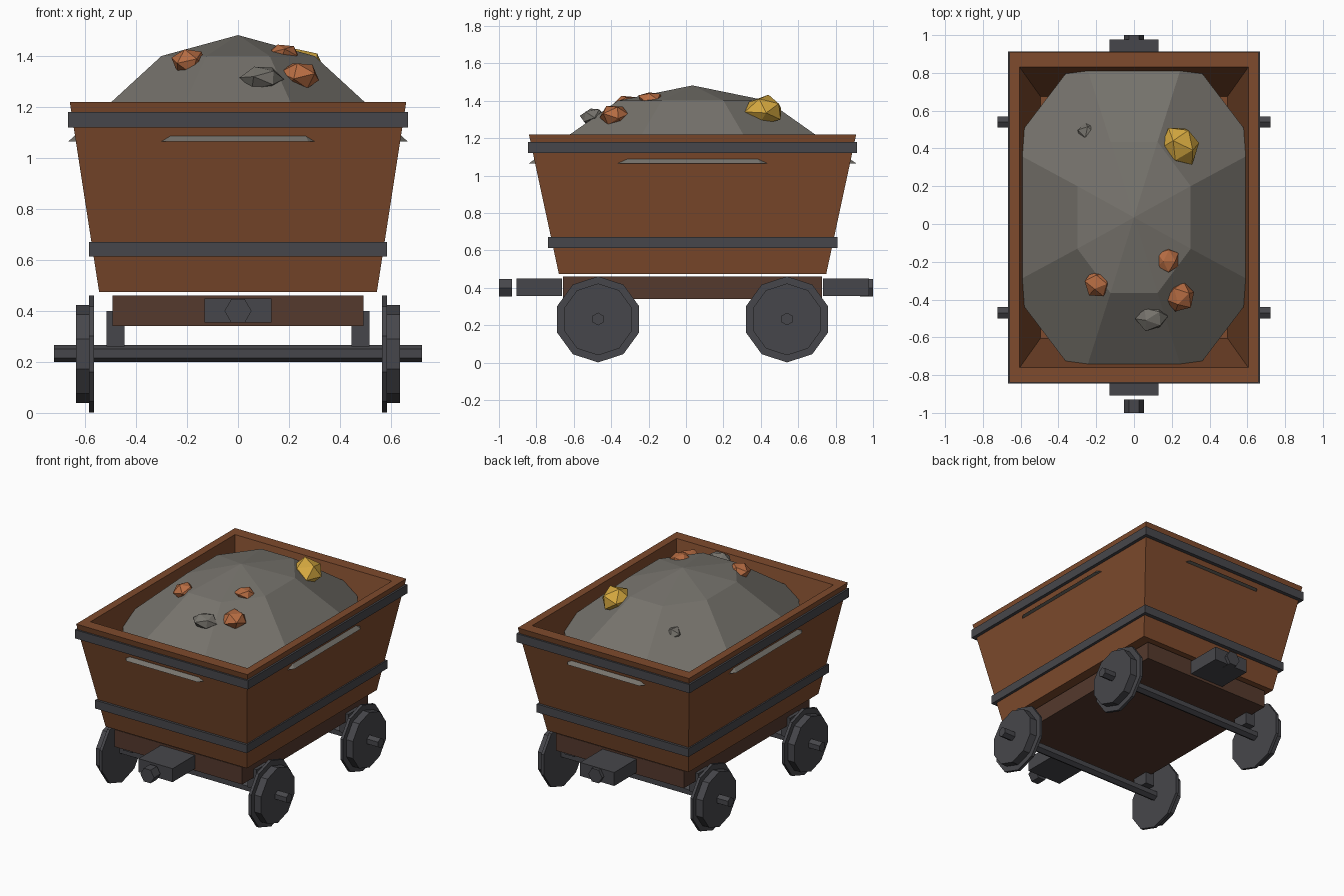
import bpy, bmesh, math, random
from mathutils import Vector, Euler

old = bpy.data.objects.get("Cube")
if old:
    bpy.data.objects.remove(old, do_unlink=True)

random.seed(4)
MID = 0.035  # middle of the tub along y


def material(name, rgb):
    m = bpy.data.materials.new(name)
    m.use_nodes = True
    m.diffuse_color = (*rgb, 1)
    bsdf = next(n for n in m.node_tree.nodes if n.type == 'BSDF_PRINCIPLED')
    bsdf.inputs["Base Color"].default_value = (*rgb, 1)
    bsdf.inputs["Roughness"].default_value = 0.8
    return m


rust = material("rust brown", (0.21, 0.07, 0.026))
timber = material("dark timber", (0.09, 0.041, 0.026))
iron = material("dark iron", (0.062, 0.062, 0.07))
gravel = material("grey gravel", (0.18, 0.17, 0.15))
copper = material("copper ore", (0.47, 0.15, 0.055))
gold = material("gold ore", (0.66, 0.39, 0.05))


def add_object(name, bm, mat):
    bmesh.ops.recalc_face_normals(bm, faces=bm.faces)
    mesh = bpy.data.meshes.new(name)
    bm.to_mesh(mesh)
    bm.free()
    mesh.materials.append(mat)
    ob = bpy.data.objects.new(name, mesh)
    bpy.context.collection.objects.link(ob)
    return ob


def loft(name, rings, mat, closed=False):
    """Skin a row of equal point rings; cap the ends or join last to first."""
    bm = bmesh.new()
    loops = [[bm.verts.new(p) for p in ring] for ring in rings]
    pairs = list(zip(loops, loops[1:]))
    if closed:
        pairs.append((loops[-1], loops[0]))
    else:
        bm.faces.new(loops[0])
        bm.faces.new(loops[-1])
    for a, b in pairs:
        for i in range(len(a)):
            j = (i + 1) % len(a)
            bm.faces.new((a[i], a[j], b[j], b[i]))
    return add_object(name, bm, mat)


def rect(hx, hy, z):
    return [(sx * hx, MID + sy * hy, z)
            for sx, sy in ((-1, -1), (1, -1), (1, 1), (-1, 1))]


def box(name, centre, size, mat):
    bm = bmesh.new()
    bmesh.ops.create_cube(bm, size=1)
    for v in bm.verts:
        v.co = Vector(centre) + Vector(size) * v.co
    return add_object(name, bm, mat)


def strap(name, hx, hy, z0, z1):
    t = 0.027
    loft(name, [rect(hx, hy, z0), rect(hx, hy, z1),
                rect(hx - t, hy - t, z1), rect(hx - t, hy - t, z0)], iron, closed=True)


def turned(name, y, z, profile, sides, mat):
    """Lathe around the x axis from (x, radius) pairs, one corner pointing up."""
    angles = [math.tau * i / sides for i in range(sides)]
    loft(name, [[(x, y + r * math.sin(a), z + r * math.cos(a)) for a in angles]
                for x, r in profile], mat)


# Tapered open tub with thick walls
loft("tub", [rect(0.545, 0.715, 0.475), rect(0.66, 0.875, 1.22),
             rect(0.605, 0.795, 1.22), rect(0.495, 0.64, 0.53)], rust)
strap("upper_strap", 0.667, 0.879, 1.12, 1.18)
strap("lower_strap", 0.585, 0.774, 0.613, 0.671)

# Eight-sided gravel heap, slightly wider than the tub
bm = bmesh.new()
heap_angles = [math.tau * (i + 0.5) / 8 for i in range(8)]
base, shoulder = [[bm.verts.new((rx * math.cos(a), MID + ry * math.sin(a), z))
                   for a in heap_angles]
                  for rx, ry, z in ((0.72, 0.947, 1.065), (0.325, 0.433, 1.40))]
peak = bm.verts.new((0, MID, 1.482))
bm.faces.new(base)
for i in range(8):
    j = (i + 1) % 8
    bm.faces.new((base[i], base[j], shoulder[j], shoulder[i]))
    bm.faces.new((shoulder[i], shoulder[j], peak))
add_object("gravel_heap", bm, gravel)


# Ore lumps resting in the heap
def lump(name, centre, size, mat):
    bm = bmesh.new()
    bmesh.ops.create_icosphere(bm, subdivisions=1, radius=1)
    turn = Euler([random.uniform(0, 3) for _ in range(3)]).to_matrix()
    for v in bm.verts:
        p = turn @ v.co * random.uniform(0.93, 1.12)
        v.co = Vector(centre) + Vector(size) * p
    add_object(name, bm, mat)


lump("copper_lump_left", (-0.19, -0.315, 1.375), (0.07, 0.073, 0.06), copper)
lump("copper_lump_top", (0.178, -0.19, 1.41), (0.064, 0.066, 0.04), copper)
lump("copper_lump_right", (0.243, -0.38, 1.32), (0.077, 0.08, 0.06), copper)
lump("stone_lump_front", (0.095, -0.495, 1.312), (0.085, 0.07, 0.052), gravel)
lump("stone_lump_back", (-0.24, 0.485, 1.255), (0.06, 0.06, 0.06), gravel)
lump("gold_lump", (0.243, 0.415, 1.35), (0.106, 0.108, 0.08), gold)

# Underframe
box("underframe", (0, MID, 0.4), (0.985, 1.385, 0.12), timber)

# Buffers and couplings at both ends
for end, side in (("front", -1), ("back", 1)):
    box(end + "_buffer", (0, MID + side * 0.82, 0.402), (0.262, 0.245, 0.094), iron)
    hexagon = [math.tau * i / 6 for i in range(6)]
    loft(end + "_coupling",
         [[(0.053 * math.cos(a), y, 0.4 + 0.053 * math.sin(a)) for a in hexagon]
          for y in (side * 0.93, side)], iron)

# Axles, bearing brackets and flanged wheels
for end, y in (("front", -0.47), ("back", 0.54)):
    turned(end + "_axle", y, 0.233, [(-0.722, 0.034), (0.722, 0.034)], 6, iron)
    for name, s in (("right", -1), ("left", 1)):
        box(f"{end}_{name}_bracket", (s * 0.48, y, 0.33), (0.07, 0.12, 0.14), iron)
        turned(f"{end}_{name}_wheel", y, 0.231,
               [(s * 0.565, 0.23), (s * 0.585, 0.23),
                (s * 0.585, 0.192), (s * 0.636, 0.192)], 10, iron)
